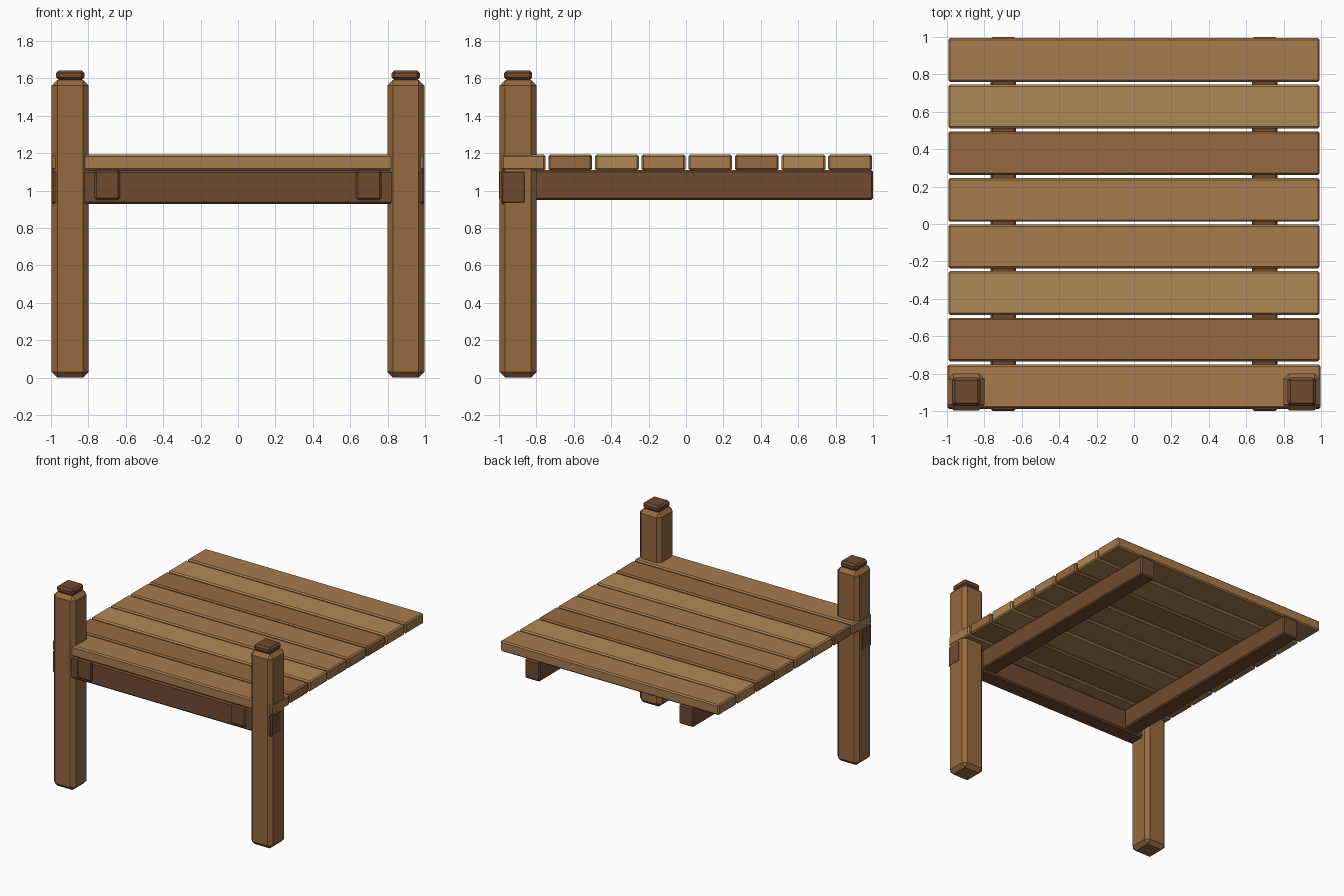
import bpy, bmesh
from mathutils import Vector

if "Cube" in bpy.data.objects:
    bpy.data.objects.remove(bpy.data.objects["Cube"])


def material(name, rgb):
    m = bpy.data.materials.new(name)
    m.diffuse_color = (*rgb, 1)
    m.use_nodes = True
    m.node_tree.nodes["Principled BSDF"].inputs["Base Color"].default_value = m.diffuse_color
    return m


MID = material("mid_wood", (0.39, 0.20, 0.076))
LIGHT = material("light_wood", (0.434, 0.246, 0.089))
WARM = material("warm_wood", (0.305, 0.144, 0.051))
DARK = material("dark_wood", (0.162, 0.07, 0.03))


def timber(name, lo, hi, bevel, mat):
    """Box between two corners with flat chamfered edges."""
    lo, hi = Vector(lo), Vector(hi)
    size = hi - lo
    bm = bmesh.new()
    bmesh.ops.create_cube(bm, size=1)
    bmesh.ops.scale(bm, vec=size, verts=bm.verts)
    bmesh.ops.bevel(bm, geom=bm.edges[:], offset=bevel, segments=1,
                    affect='EDGES', profile=0.5)
    me = bpy.data.meshes.new(name)
    bm.to_mesh(me)
    bm.free()
    me.materials.append(mat)
    ob = bpy.data.objects.new(name, me)
    ob.location = (lo + hi) / 2
    bpy.context.collection.objects.link(ob)
    return ob


# Deck planks, front to back
for i, mat in enumerate([MID, WARM, LIGHT, MID, MID, WARM, LIGHT, MID]):
    y = -0.868 + 0.2493 * i
    half = 0.998 if i == 0 else 0.993
    timber(f"deck_plank_{i + 1}", (-half, y - 0.117, 1.107),
           (half, y + 0.117, 1.193), 0.01, mat)

# Cross beam under the front edge
timber("front_beam", (-0.998, -0.989, 0.928), (0.998, -0.855, 1.108), 0.011, DARK)

for side, s in (("left", -1), ("right", 1)):
    # Joists running front to back
    x = s * 0.699
    timber(f"{side}_joist", (x - 0.067, -1, 0.95), (x + 0.067, 1, 1.11), 0.01, DARK)
    # Front mooring posts and their caps
    x = s * 0.897
    timber(f"{side}_post", (x - 0.099, -0.996, 0), (x + 0.099, -0.798, 1.592), 0.03, WARM)
    timber(f"{side}_post_cap", (x - 0.075, -0.972, 1.59), (x + 0.075, -0.822, 1.642), 0.014, DARK)
